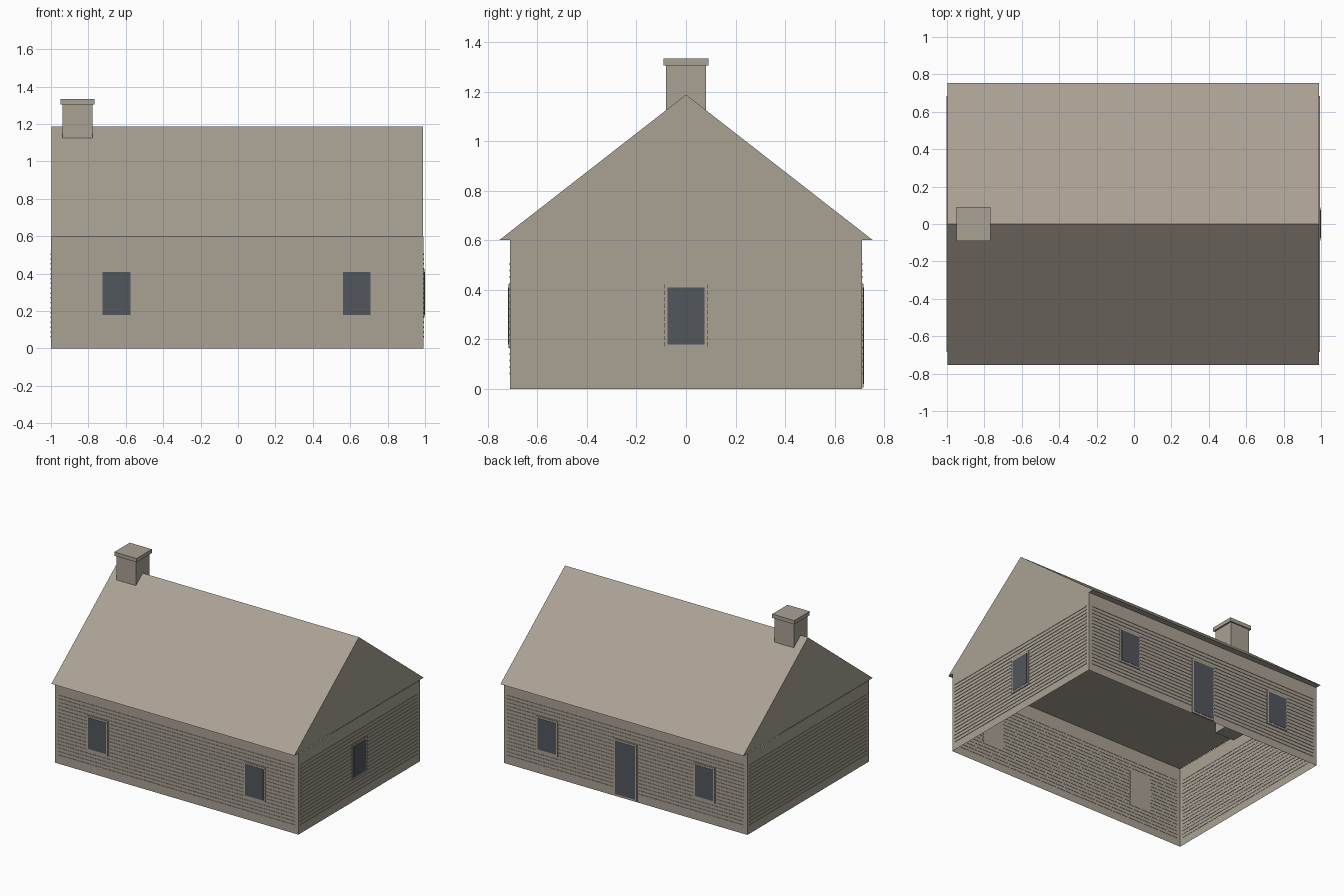
import bpy, bmesh
from mathutils import Vector

if "Cube" in bpy.data.objects:
    bpy.data.objects.remove(bpy.data.objects["Cube"], do_unlink=True)


def make_material(name, rgb):
    mat = bpy.data.materials.new(name)
    mat.use_nodes = True
    mat.diffuse_color = (*rgb, 1)
    mat.node_tree.nodes["Principled BSDF"].inputs["Base Color"].default_value = (*rgb, 1)
    return mat


STONE = make_material("warm_grey", (0.40, 0.355, 0.295))
GLASS = make_material("slate_glass", (0.084, 0.093, 0.107))


def finish(bm, name, mat):
    bmesh.ops.recalc_face_normals(bm, faces=bm.faces)
    mesh = bpy.data.meshes.new(name)
    bm.to_mesh(mesh)
    bm.free()
    mesh.materials.append(mat)
    obj = bpy.data.objects.new(name, mesh)
    bpy.context.collection.objects.link(obj)
    return obj


def add_box(bm, lo, hi):
    lo, hi = Vector(lo), Vector(hi)
    verts = bmesh.ops.create_cube(bm, size=1)["verts"]
    for v in verts:
        v.co = (lo + hi) / 2 + v.co * (hi - lo)
    return verts


def box(name, lo, hi, mat=STONE):
    bm = bmesh.new()
    add_box(bm, lo, hi)
    return finish(bm, name, mat)


LEFT, RIGHT = -0.999, 0.991      # wall ends along x
DEPTH, EAVE, RIDGE = 0.71, 0.6, 1.188
MID = (LEFT + RIGHT) / 2

# Walls: a thin shell, open underneath
bm = bmesh.new()
add_box(bm, (LEFT, -DEPTH, 0), (RIGHT, DEPTH, EAVE))
bmesh.ops.delete(bm, geom=[f for f in bm.faces if abs(f.normal.z) > 0.5], context="FACES_ONLY")
finish(bm, "walls", STONE)

# Roof: closed triangular prism with overhanging eaves
bm = bmesh.new()
profile = [(-0.755, EAVE), (0.755, EAVE), (0, RIDGE)]
gable = bm.faces.new([bm.verts.new((LEFT + 0.002, y, z)) for y, z in profile])
ext = bmesh.ops.extrude_face_region(bm, geom=[gable], use_keep_orig=True)
for v in ext["geom"]:
    if isinstance(v, bmesh.types.BMVert):
        v.co.x = RIGHT - 0.002
finish(bm, "roof", STONE)

# Chimney
box("chimney_stack", (-0.937, -0.08, 0.52), (-0.779, 0.08, 1.305))
box("chimney_cap", (-0.948, -0.09, 1.305), (-0.767, 0.09, 1.333))


# Each wall is named by the outward axis (0 = x, 1 = y) and side
def on_wall(axis, side, u0, u1, z0, z1, out):
    face = DEPTH * side if axis else (RIGHT if side > 0 else LEFT)
    a, b = sorted((face - side * 0.002, face + side * out))
    if axis:
        return (u0, a, z0), (u1, b, z1)
    return (a, u0, z0), (b, u1, z1)


# Siding strips on all four walls
for label, axis, side in (("front", 1, -1), ("back", 1, 1), ("left", 0, 1), ("right", 0, -1)):
    bm = bmesh.new()
    mid, half = (MID, 0.968) if axis else (0, 0.685)
    for i in range(18):
        z = 0.062 + i * 0.026
        add_box(bm, *on_wall(axis, side, mid - half, mid + half, z - 0.004, z + 0.004, 0.003))
    finish(bm, label + "_siding", STONE)


# Framed openings: raised frame with a dark pane on it
def opening(name, axis, side, u, half, z0, z1):
    box(name + "_frame", *on_wall(axis, side, u - half, u + half, z0, z1, 0.007))
    box(name + "_pane", *on_wall(axis, side, u - half + 0.013, u + half - 0.013,
                                 z0 + 0.014, z1 - 0.014, 0.009), GLASS)


for label, side in (("front", -1), ("back", 1)):
    for end, u in (("left", 0.635), ("right", -0.65)):
        opening(f"{label}_{end}_window", 1, side, u, 0.087, 0.165, 0.424)
opening("side_window", 0, 1, 0, 0.087, 0.165, 0.424)
opening("back_door", 1, 1, MID, 0.095, 0.005, 0.424)
